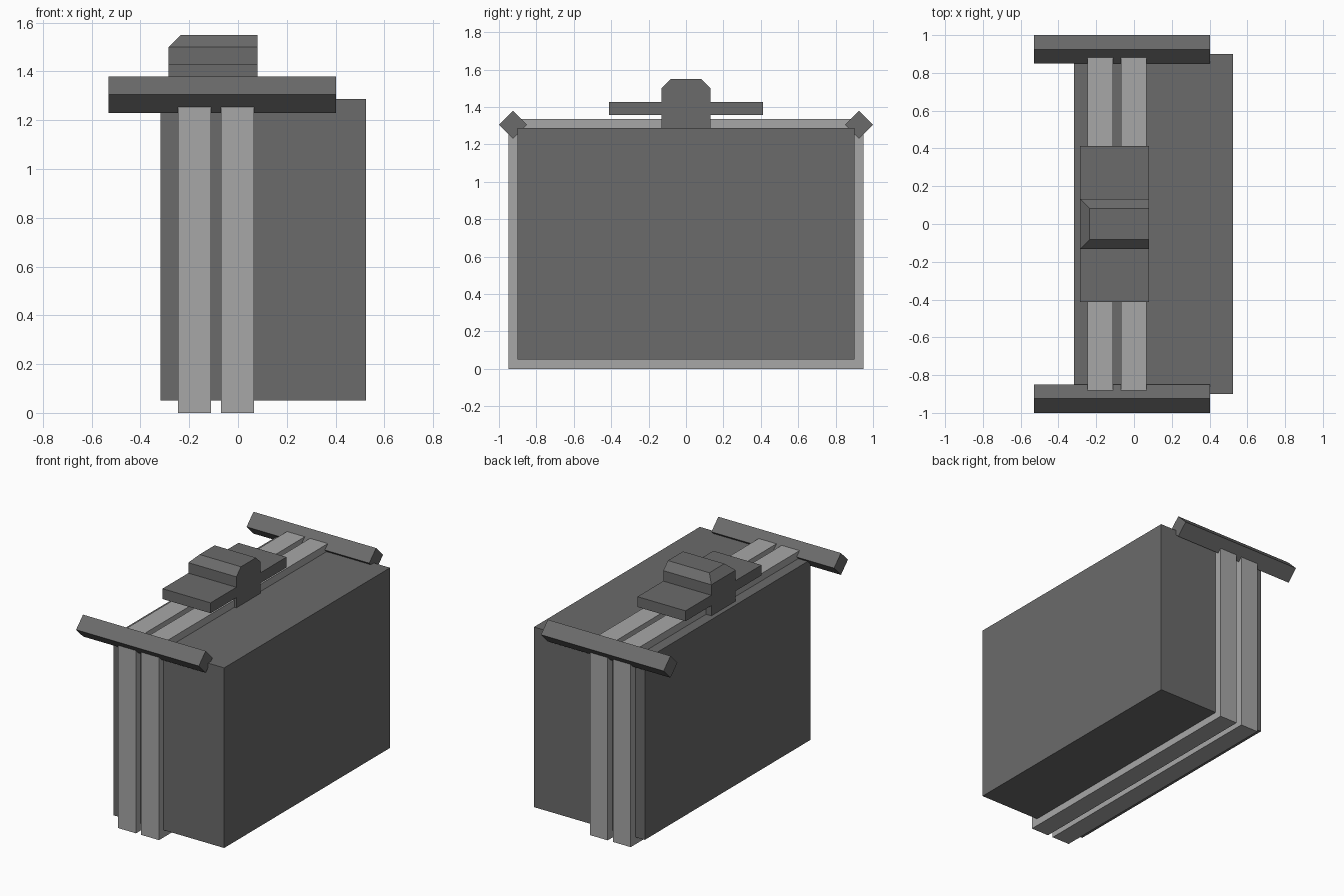
import bpy, bmesh, math
from mathutils import Matrix, Vector

if "Cube" in bpy.data.objects:
    bpy.data.objects.remove(bpy.data.objects["Cube"])


def material(name, value):
    m = bpy.data.materials.new(name)
    m.diffuse_color = (value, value, value, 1)
    m.use_nodes = True
    m.node_tree.nodes["Principled BSDF"].inputs["Base Color"].default_value = m.diffuse_color
    return m


dark = material("dark grey", 0.145)
light = material("light grey", 0.39)


def finish(name, bm, mat):
    bmesh.ops.recalc_face_normals(bm, faces=bm.faces)
    mesh = bpy.data.meshes.new(name)
    bm.to_mesh(mesh)
    bm.free()
    mesh.materials.append(mat)
    ob = bpy.data.objects.new(name, mesh)
    bpy.context.collection.objects.link(ob)
    return ob


def box_mesh(x, y, z, roll=0.0):
    """Box from (min, max) ranges, optionally rolled about its own x axis."""
    bm = bmesh.new()
    bmesh.ops.create_cube(bm, size=1)
    size = [b - a for a, b in (x, y, z)]
    centre = Vector([(a + b) / 2 for a, b in (x, y, z)])
    bm.transform(Matrix.Translation(centre) @ Matrix.Rotation(roll, 4, 'X')
                 @ Matrix.Diagonal((*size, 1)))
    return bm


# Main case
finish("case_body", box_mesh((-0.317, 0.525), (-0.9, 0.9), (0.05, 1.287)), dark)

# Two straps wrapped around the case
for i, x in enumerate([(-0.245, -0.11), (-0.07, 0.065)]):
    finish(f"strap_{i + 1}", box_mesh(x, (-0.95, 0.95), (0, 1.337)), light)

# Square corner rails turned by 45 degrees
h = 0.075 / math.sqrt(2)
for name, y in (("front_rail", -0.925), ("back_rail", 0.925)):
    finish(name, box_mesh((-0.53, 0.402), (y - h, y + h), (1.305 - h, 1.305 + h),
                          math.radians(45)), dark)

# Handle plate
finish("handle_plate", box_mesh((-0.285, 0.08), (-0.412, 0.412), (1.357, 1.428)), dark)

# Handle block: top bevelled on three sides
bm = box_mesh((-0.285, 0.08), (-0.132, 0.132), (1.287, 1.55))
side = bmesh.ops.bisect_plane(bm, geom=bm.verts[:] + bm.edges[:] + bm.faces[:],
                              plane_co=(0, 0, 1.5), plane_no=(0, 0, 1))
for v in bm.verts:
    if v.co.z > 1.54:
        v.co.y -= math.copysign(0.05, v.co.y)
        if v.co.x < 0:
            v.co.x += 0.05
finish("handle_block", bm, dark)
